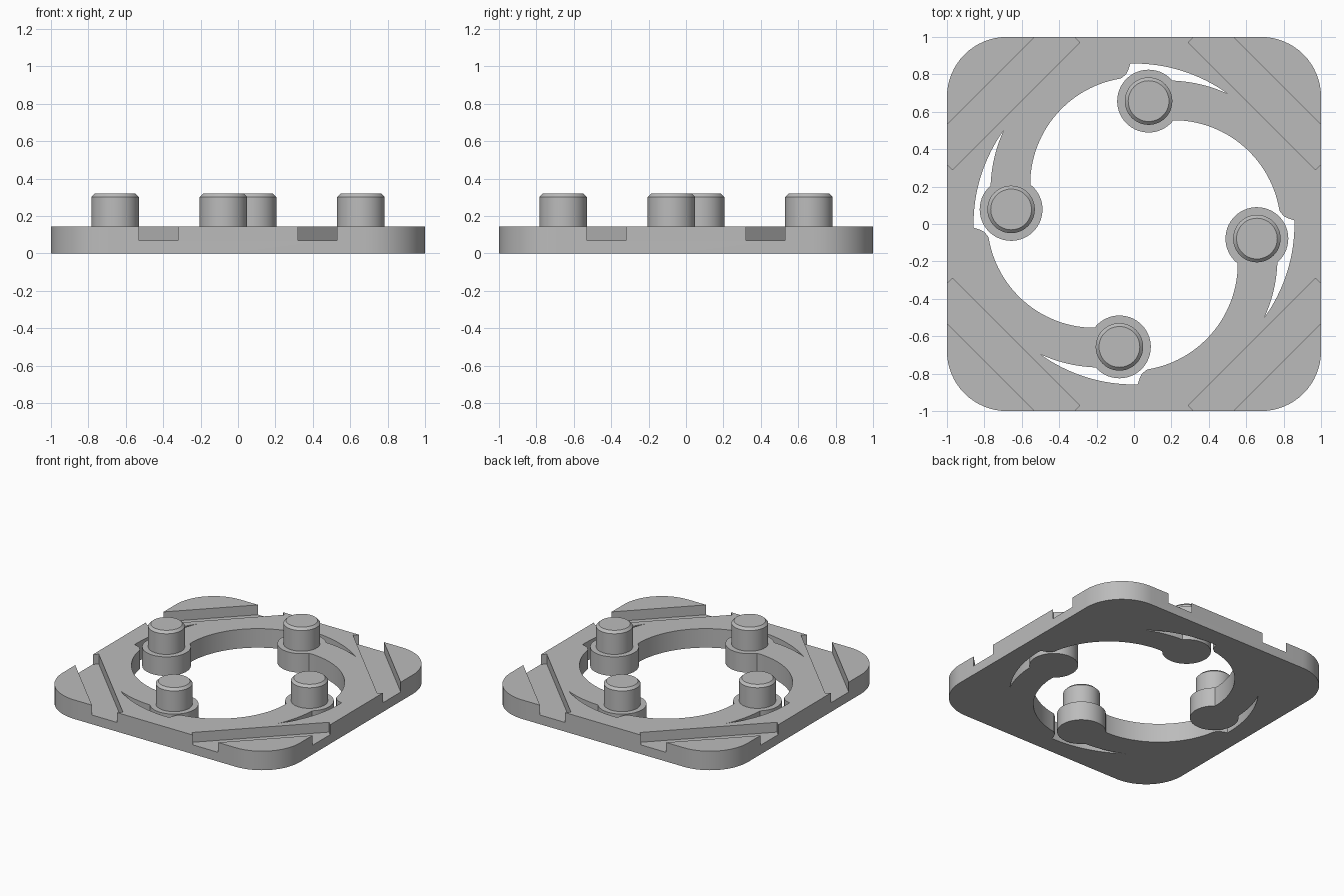
import bpy, bmesh
from math import sin, cos, pi, radians
from mathutils import Matrix, Vector

if "Cube" in bpy.data.objects:
    bpy.data.objects.remove(bpy.data.objects["Cube"])

PLATE_TOP = 0.145
GROOVE_FLOOR = 0.07
PEG_TOP = 0.32
PEG_X, PEG_Y = 0.078, 0.657

grey = bpy.data.materials.new("plain grey")
grey.use_nodes = True
color = (0.5, 0.5, 0.5, 1)
grey.diffuse_color = color
grey.node_tree.nodes["Principled BSDF"].inputs["Base Color"].default_value = color


def arc(cx, cy, r, a0, a1, n):
    """Points on an arc, angles in degrees."""
    angles = [radians(a0 + (a1 - a0) * i / n) for i in range(n + 1)]
    return [Vector((cx + r * cos(a), cy + r * sin(a))) for a in angles]


def four_times(points):
    """Repeat an outline segment clockwise around the centre."""
    return [Matrix.Rotation(-pi / 2 * k, 2) @ p for k in range(4) for p in points]


def add_object(name, bm):
    bmesh.ops.recalc_face_normals(bm, faces=bm.faces)
    mesh = bpy.data.meshes.new(name)
    bm.to_mesh(mesh)
    bm.free()
    obj = bpy.data.objects.new(name, mesh)
    bpy.context.collection.objects.link(obj)
    mesh.materials.append(grey)
    return obj


def prism(name, outline, z0, z1):
    bm = bmesh.new()
    face = bm.faces.new([bm.verts.new((p.x, p.y, z0)) for p in outline])
    result = bmesh.ops.extrude_face_region(bm, geom=[face])
    top = [g for g in result["geom"] if isinstance(g, bmesh.types.BMVert)]
    bmesh.ops.translate(bm, verts=top, vec=(0, 0, z1 - z0))
    return add_object(name, bm)


def select_only(obj):
    bpy.ops.object.select_all(action="DESELECT")
    obj.select_set(True)
    bpy.context.view_layer.objects.active = obj


def cut(obj, cutter):
    mod = obj.modifiers.new("cut", "BOOLEAN")
    mod.operation = "DIFFERENCE"
    mod.solver = "EXACT"
    mod.object = cutter
    select_only(obj)
    bpy.ops.object.modifier_apply(modifier=mod.name)
    bpy.data.objects.remove(cutter)


def smooth(obj):
    select_only(obj)
    bpy.ops.object.shade_smooth_by_angle(angle=radians(25))


# Square plate with rounded corners
R = 0.32
plate = prism("base_plate", four_times(arc(1 - R, 1 - R, R, 90, 0, 16)), 0, PLATE_TOP)

# Central opening: slit, curved spring arm with round collar, and end notch
segment = arc(0, 0, 0.858, 91.3, 53.8, 16)              # outer side of slit
segment += arc(0.18, 0, 0.767, 64.7, 87.5, 10)[1:-1]    # outer side of arm
segment += arc(PEG_X, PEG_Y, 0.168, 41, 322, 40)        # collar
segment += arc(0.21, -0.02, 0.575, 89, 9, 28)[1:]       # inner side of arm
segment += [Vector(p) for p in ((0.786, 0.06), (0.8, 0.042), (0.825, 0.03))]
cut(plate, prism("opening_cutter", four_times(segment), -0.1, 0.3))

# Diagonal grooves across the corners
NEAR, FAR, HALF = 0.891, 1.082, 0.481
for k in range(4):
    turn = Matrix.Rotation(pi / 4 + pi / 2 * k, 2)
    corners = [(NEAR, -HALF), (FAR, -HALF), (FAR, HALF), (NEAR, HALF)]
    box = [turn @ Vector(c) for c in corners]
    cut(plate, prism("groove_cutter", box, GROOVE_FLOOR, 0.3))
smooth(plate)

# Chamfered pegs standing on the collars
for k, side in enumerate(("back", "right", "front", "left")):
    pos = Matrix.Rotation(pi / 2 * k, 2) @ Vector((PEG_X, PEG_Y))
    name = ("back_peg", "right_peg", "front_peg", "left_peg")[k]
    bottom = PLATE_TOP - 0.01
    bm = bmesh.new()
    bmesh.ops.create_cone(
        bm, cap_ends=True, segments=48, radius1=0.127, radius2=0.127,
        depth=PEG_TOP - bottom,
        matrix=Matrix.Translation((pos.x, pos.y, (PEG_TOP + bottom) / 2)))
    rim = [e for e in bm.edges if all(v.co.z > PEG_TOP - 0.01 for v in e.verts)]
    bmesh.ops.bevel(bm, geom=rim, offset=0.018, segments=1, affect="EDGES")
    smooth(add_object(name, bm))
